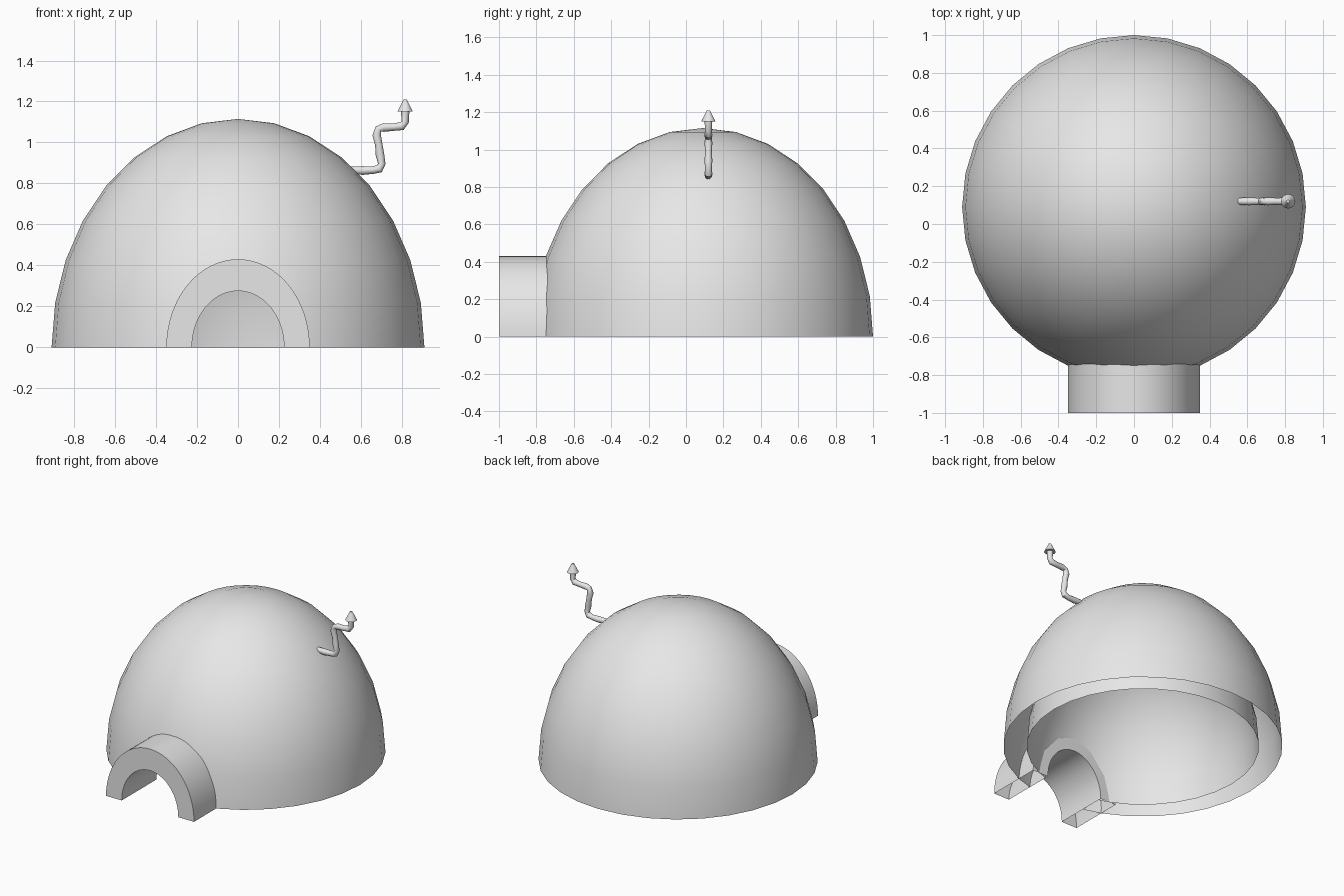
import bpy, bmesh, math
from mathutils import Matrix, Vector

if "Cube" in bpy.data.objects:
    bpy.data.objects.remove(bpy.data.objects["Cube"])

CENTRE_Y = 0.09
ARCH_STEPS = 32

grey = bpy.data.materials.new("plain grey")
grey.use_nodes = True
grey.diffuse_color = (0.8, 0.8, 0.8, 1)
grey.node_tree.nodes["Principled BSDF"].inputs["Base Color"].default_value = (0.8, 0.8, 0.8, 1)


def add_object(name, bm, smooth_angle=None):
    mesh = bpy.data.meshes.new(name)
    bm.to_mesh(mesh)
    bm.free()
    obj = bpy.data.objects.new(name, mesh)
    bpy.context.collection.objects.link(obj)
    mesh.materials.append(grey)
    if smooth_angle:
        shade(obj, smooth_angle)
    return obj


def shade(obj, angle):
    bpy.ops.object.select_all(action='DESELECT')
    obj.select_set(True)
    bpy.context.view_layer.objects.active = obj
    bpy.ops.object.shade_smooth_by_angle(angle=math.radians(angle))


def arch(bm, rx, rz, y, turn=math.pi):
    """Row of vertices along an elliptical arch standing on the ground."""
    count = round(ARCH_STEPS * turn / math.pi)
    last = count if turn < 6 else count - 1
    angles = [turn * i / count for i in range(last + 1)]
    return [bm.verts.new((rx * math.cos(a), y, rz * math.sin(a))) for a in angles]


def bridge(bm, a, b):
    for i in range(len(a) - 1):
        bm.faces.new((a[i], a[i + 1], b[i + 1], b[i]))


# Doorway cutter: a full elliptical cylinder through the dome front
bm = bmesh.new()
front = arch(bm, 0.225, 0.275, -1.3, 2 * math.pi)
back = arch(bm, 0.225, 0.275, -0.2, 2 * math.pi)
bridge(bm, front + front[:1], back + back[:1])
bm.faces.new(front)
bm.faces.new(back)
bmesh.ops.recalc_face_normals(bm, faces=bm.faces)
cutter = add_object("doorway_cutter", bm)
cutter.hide_render = True


def dome(name, radius, height, inward=False):
    """Open half ellipsoid shell with the doorway cut out."""
    bm = bmesh.new()
    place = Matrix.Translation((0, CENTRE_Y, 0)) @ Matrix.Diagonal((radius, radius, height, 1))
    bmesh.ops.create_uvsphere(bm, u_segments=32, v_segments=16, radius=1, matrix=place)
    obj = add_object(name, bm)
    cut = obj.modifiers.new("doorway", 'BOOLEAN')
    cut.operation, cut.solver, cut.object = 'DIFFERENCE', 'EXACT', cutter
    bpy.context.view_layer.update()
    result = bpy.data.meshes.new_from_object(obj.evaluated_get(bpy.context.evaluated_depsgraph_get()))
    obj.modifiers.clear()
    # Keep only upper faces lying on the shell itself
    bm = bmesh.new()
    bm.from_mesh(result)
    unwanted = []
    for f in bm.faces:
        c = f.calc_center_median()
        unit = Vector((c.x / radius, (c.y - CENTRE_Y) / radius, c.z / height))
        if c.z < 0 or unit.length < 0.92:
            unwanted.append(f)
    bmesh.ops.delete(bm, geom=unwanted, context='FACES')
    if inward:
        bmesh.ops.reverse_faces(bm, faces=bm.faces)
    bm.to_mesh(obj.data)
    bm.free()
    shade(obj, 30)


dome("outer_dome", 0.91, 1.115)
dome("inner_dome", 0.757, 0.93, inward=True)
bpy.data.objects.remove(cutter)

# Entrance tunnel: hollow wall, open along the ground
bm = bmesh.new()
outer_front, outer_back = (arch(bm, 0.35, 0.43, y) for y in (-1, -0.605))
inner_front, inner_back = (arch(bm, 0.225, 0.275, y) for y in (-1, -0.605))
bridge(bm, outer_front, outer_back)
bridge(bm, outer_back, inner_back)
bridge(bm, inner_back, inner_front)
bridge(bm, inner_front, outer_front)
bmesh.ops.recalc_face_normals(bm, faces=bm.faces)
# Make sure the outer wall faces away from the passage
crown = max(bm.faces, key=lambda f: f.calc_center_median().z)
if crown.normal.z < 0:
    bmesh.ops.reverse_faces(bm, faces=bm.faces)
add_object("entrance_tunnel", bm, 30)

# Crooked stove pipe, swept along a bent path with slight joint bulges
path = [(0.55, 0.865), (0.61, 0.863), (0.66, 0.865), (0.69, 0.872), (0.702, 0.895),
        (0.693, 0.94), (0.687, 0.99), (0.677, 1.035), (0.685, 1.066), (0.71, 1.073),
        (0.76, 1.075), (0.80, 1.08), (0.816, 1.1), (0.816, 1.16)]
points = [Vector((x, 0.12, z)) for x, z in path]
SIDES = 12
bm = bmesh.new()
rings = []
for i, p in enumerate(points):
    along = (points[min(i + 1, len(points) - 1)] - points[max(i - 1, 0)]).normalized()
    side = Vector((0, 1, 0))
    up = along.cross(side)
    r = 0.021 if i % 2 else 0.018
    turns = [2 * math.pi * k / SIDES for k in range(SIDES)]
    rings.append([bm.verts.new(p + r * (side * math.cos(t) + up * math.sin(t))) for t in turns])
for a, b in zip(rings, rings[1:]):
    bridge(bm, a + a[:1], b + b[:1])
bm.faces.new(rings[0])
bm.faces.new(rings[-1])
bmesh.ops.recalc_face_normals(bm, faces=bm.faces)
add_object("stove_pipe", bm, 40)

# Conical pipe cap
bm = bmesh.new()
bmesh.ops.create_cone(bm, cap_ends=True, segments=16, radius1=0.038, radius2=0.008, depth=0.06,
                      matrix=Matrix.Translation((0.816, 0.12, 1.18)))
add_object("pipe_cap", bm, 40)
